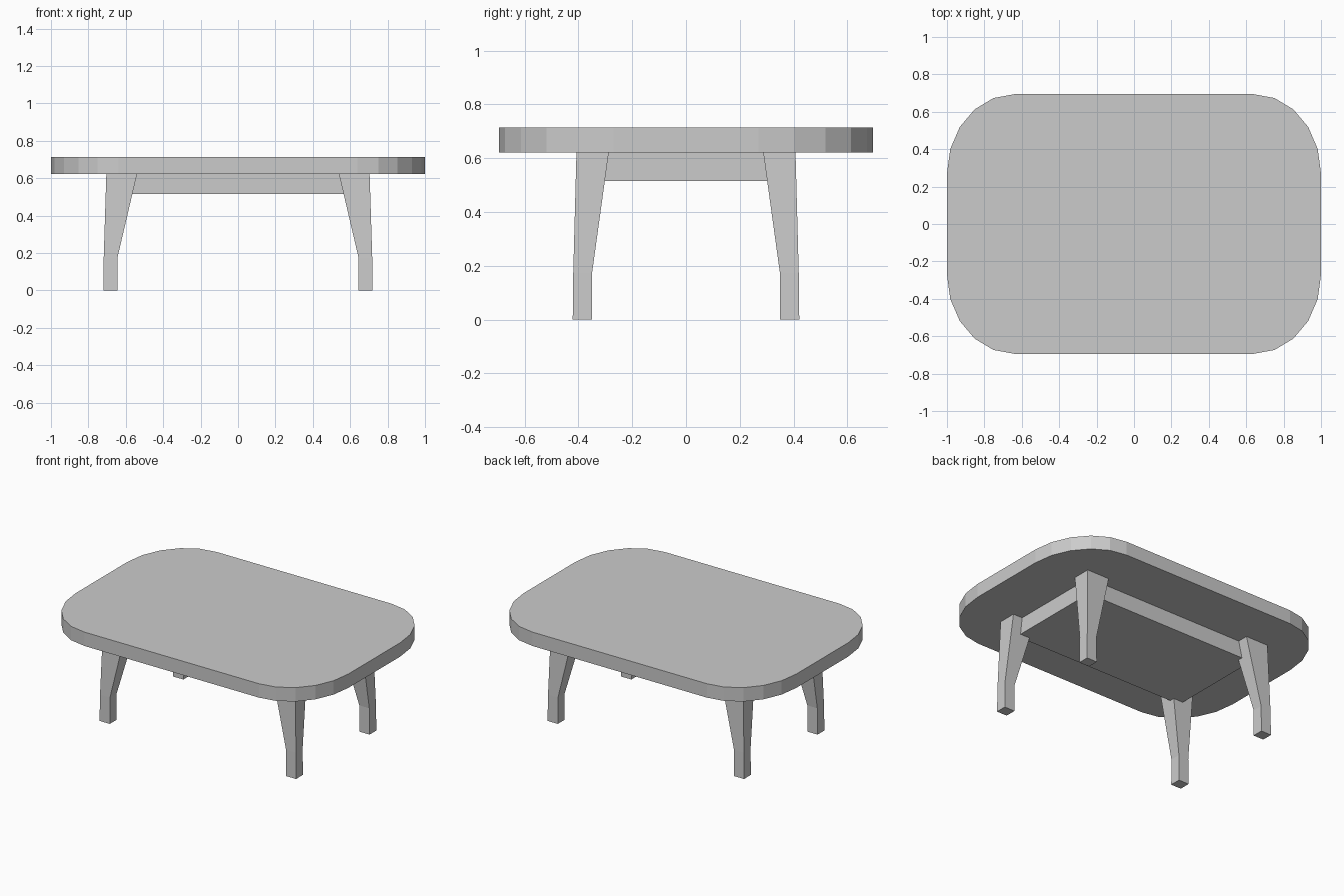
import bpy
from math import cos, sin, pi

if "Cube" in bpy.data.objects:
    bpy.data.objects.remove(bpy.data.objects["Cube"])


def make_loft(name, rings):
    """Solid through a stack of matching counter-clockwise rings."""
    n = len(rings[0])
    verts = [v for ring in rings for v in ring]
    faces = [tuple(reversed(range(n))), tuple(range(len(verts) - n, len(verts)))]
    for r in range(len(rings) - 1):
        for i in range(n):
            a, b = r * n + i, r * n + (i + 1) % n
            faces.append((a, b, b + n, a + n))
    mesh = bpy.data.meshes.new(name)
    mesh.from_pydata(verts, [], faces)
    obj = bpy.data.objects.new(name, mesh)
    bpy.context.collection.objects.link(obj)
    return obj


def rect(x0, x1, y0, y1, z):
    return [(x0, y0, z), (x1, y0, z), (x1, y1, z), (x0, y1, z)]


UNDER, TOP = 0.622, 0.714

# Tabletop with elliptical five-segment corners
outline = []
for q, (sx, sy) in enumerate([(1, 1), (-1, 1), (-1, -1), (1, -1)]):
    for i in range(6):
        a = q * pi / 2 + i * pi / 10
        outline.append((sx * 0.64 + 0.36 * cos(a), sy * 0.27 + 0.424 * sin(a)))
make_loft("tabletop", [[(x, y, z) for x, y in outline] for z in (UNDER, TOP)])

# Solid apron block beneath the top
make_loft("apron", [rect(-0.636, 0.636, -0.335, 0.335, z) for z in (0.515, UNDER)])

# Tapered legs: (z, inner x, outer x, inner y, outer y)
LEG = [(0.0, 0.645, 0.72, 0.349, 0.421),
       (0.174, 0.645, 0.718, 0.349, 0.419),
       (UNDER, 0.54, 0.704, 0.287, 0.407)]
for sx, side in ((-1, "left"), (1, "right")):
    for sy, end in ((-1, "front"), (1, "back")):
        rings = []
        for z, xi, xo, yi, yo in LEG:
            xs, ys = sorted((sx * xi, sx * xo)), sorted((sy * yi, sy * yo))
            rings.append(rect(*xs, *ys, z))
        make_loft(f"{end}_{side}_leg", rings)
